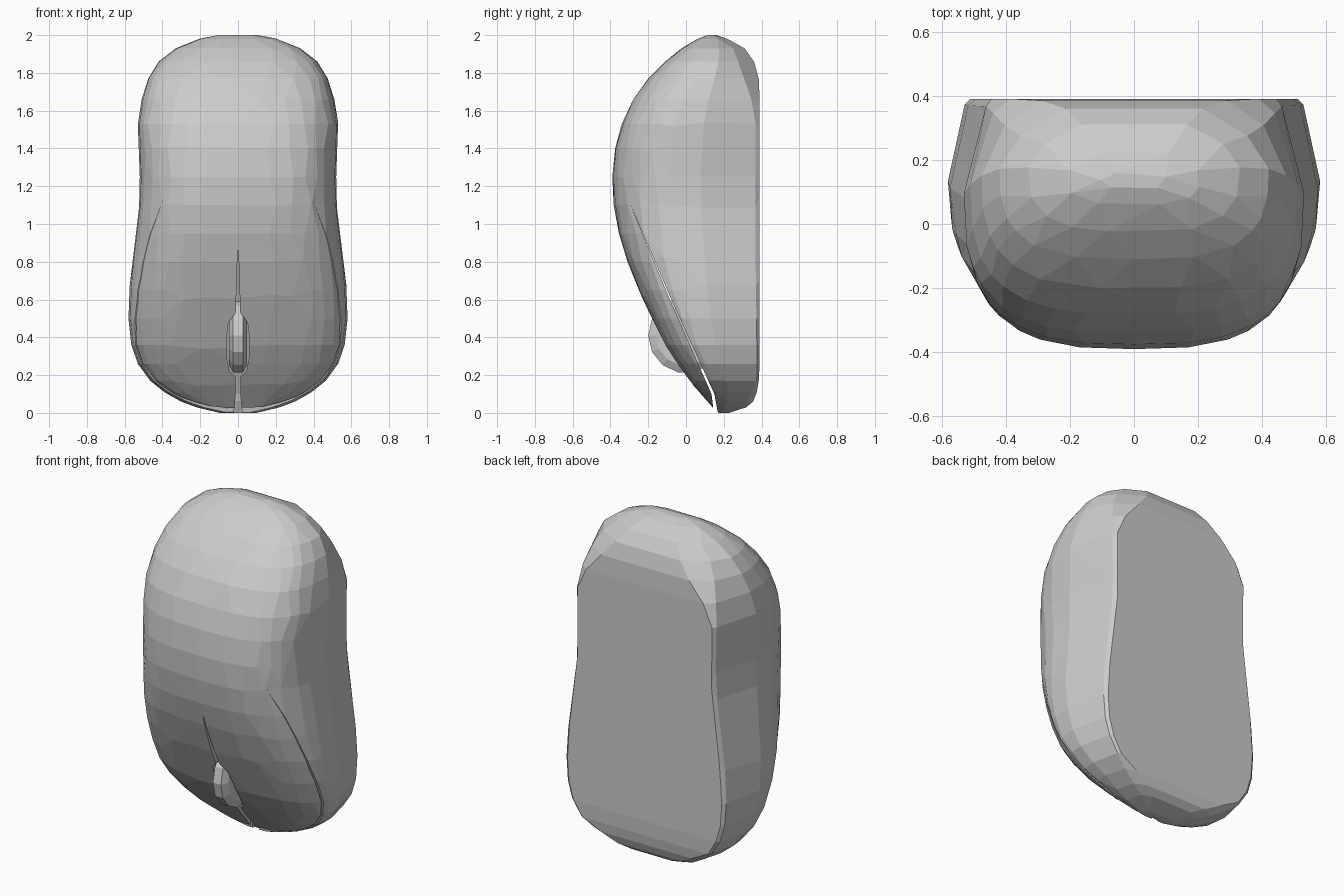
import bpy, bmesh, math, random

if "Cube" in bpy.data.objects:
    bpy.data.objects.remove(bpy.data.objects["Cube"])

random.seed(4)

def make_object(name, verts, faces):
    me = bpy.data.meshes.new(name)
    bm = bmesh.new()
    vs = [bm.verts.new(v) for v in verts]
    for f in faces:
        bm.faces.new([vs[i] for i in f])
    bmesh.ops.recalc_face_normals(bm, faces=bm.faces)
    bm.to_mesh(me)
    bm.free()
    ob = bpy.data.objects.new(name, me)
    bpy.context.collection.objects.link(ob)
    return ob

def loft(name, rings):
    n = len(rings[0])
    faces = [(r*n + i, r*n + (i+1) % n, (r+1)*n + (i+1) % n, (r+1)*n + i)
             for r in range(len(rings)-1) for i in range(n)]
    faces += [tuple(range(n)), tuple(range((len(rings)-1)*n, len(rings)*n))]
    return make_object(name, [v for r in rings for v in r], faces)

def apply_modifiers(ob):
    bpy.context.view_layer.objects.active = ob
    for m in list(ob.modifiers):
        bpy.ops.object.modifier_apply(modifier=m.name)

def cut(ob, cutter):
    m = ob.modifiers.new("cut", 'BOOLEAN')
    m.operation, m.solver, m.object = 'DIFFERENCE', 'EXACT', cutter
    apply_modifiers(ob)
    bpy.data.objects.remove(cutter)

# Body sections: height, front y, back y, half width
sections = [
    (0.0, 0.17, 0.23, 0.10), (0.03, 0.14, 0.32, 0.22), (0.06, 0.115, 0.355, 0.30),
    (0.11, 0.07, 0.375, 0.39), (0.17, 0.02, 0.385, 0.465), (0.26, -0.045, 0.39, 0.53),
    (0.36, -0.11, 0.39, 0.565), (0.50, -0.18, 0.39, 0.58), (0.65, -0.25, 0.39, 0.575),
    (0.80, -0.31, 0.39, 0.56), (0.95, -0.355, 0.39, 0.54), (1.10, -0.383, 0.39, 0.523),
    (1.25, -0.39, 0.39, 0.52), (1.40, -0.375, 0.39, 0.527), (1.53, -0.34, 0.39, 0.53),
    (1.66, -0.28, 0.39, 0.51), (1.77, -0.20, 0.385, 0.475), (1.86, -0.11, 0.36, 0.42),
    (1.93, -0.025, 0.31, 0.33), (1.98, 0.06, 0.22, 0.21), (2.0, 0.11, 0.16, 0.10)]

def section(z, f, b, w):
    # boxy back along the middle, rounder towards both ends
    end = min(1, max(0, (0.17 - z) / 0.17, (z - 1.6) / 0.25))
    yc = f + (b - f) * (0.5 + 0.1 * min(1, z))
    half = []
    for i in range(1, 9):
        a = math.pi / 2 * (i + (random.uniform(-0.25, 0.25) if i < 8 else 0)) / 8
        half.append((w * math.sin(a) ** 0.667, yc - (yc - f) * max(math.cos(a), 0) ** 0.667))
    wb = w * (0.93 - 0.04 * min(z, 1.5) - 0.03 * end)
    half += [(wb, b - (b - f) * (0.03 + 0.15 * end)), (wb * (0.965 - 0.36 * end), b)]
    return ([(0, f, z)] + [(x, y, z) for x, y in half] + [(0, b, z)]
            + [(-x, y, z) for x, y in reversed(half)])

body = loft("mouse_body", [section(*s) for s in sections])
tri = body.modifiers.new("facets", 'DECIMATE')
tri.ratio = 0.65
apply_modifiers(body)

# Seam that splits the button shell from the base
wedge = [(-0.305, 1.13), (-0.085, 0.60), (0.135, 0.10), (0.155, -0.06),
         (0.18, -0.06), (0.150, 0.10), (-0.078, 0.60)]
cut(body, loft("seam_cutter", [[(x, y, z) for y, z in wedge] for x in (-0.8, 0.8)]))

# Slot between the two buttons, widened around the wheel
outline = [(0.002, 0.86), (0.007, 0.70), (0.012, 0.53), (0.050, 0.48), (0.060, 0.40),
           (0.058, 0.29), (0.045, 0.22), (0.012, 0.19), (0.012, 0.10), (0.025, -0.03)]
loop = outline + [(-x, z) for x, z in reversed(outline)]
cut(body, loft("slot_cutter", [[(x, -0.6, z) for x, z in loop],
                               [(x, 0.185 - 0.445 * z, z) for x, z in loop]]))

# Scroll wheel with chamfered rims
profile = [(-0.048, 0.16), (-0.026, 0.20), (0.026, 0.20), (0.048, 0.16)]
wheel = loft("scroll_wheel", [[(x, r * math.cos(2 * math.pi * i / 14),
                               0.41 + r * math.sin(2 * math.pi * i / 14))
                              for i in range(14)] for x, r in profile])
